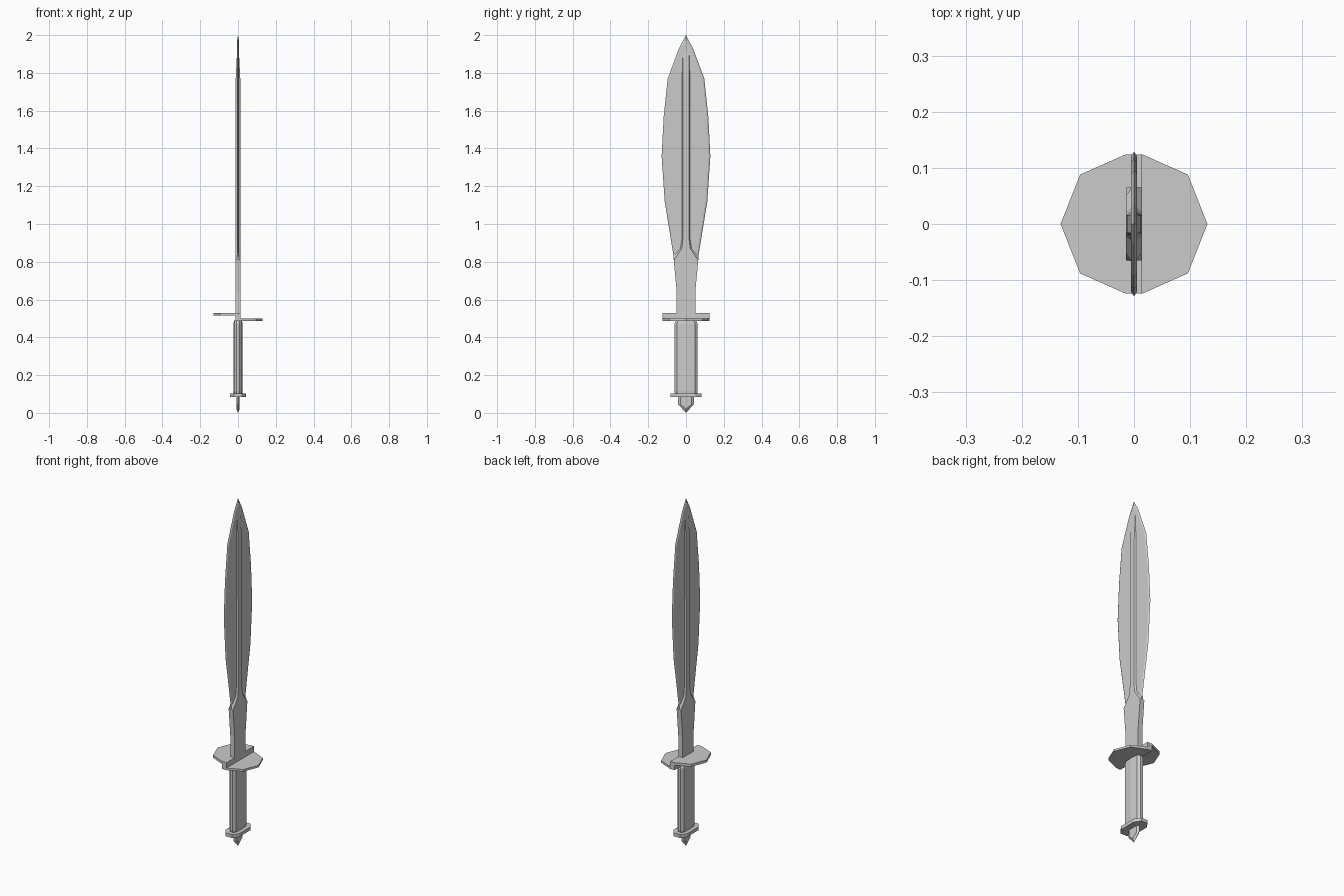
import bpy, bmesh

cube = bpy.data.objects.get("Cube")
if cube:
    bpy.data.objects.remove(cube, do_unlink=True)

steel = bpy.data.materials.new("light grey steel")
steel.use_nodes = True
GREY = (0.6, 0.6, 0.6, 1)
steel.diffuse_color = GREY
steel.node_tree.nodes["Principled BSDF"].inputs["Base Color"].default_value = GREY


def loft(name, rings):
    """Join equal-length rings of points into one closed solid."""
    bm = bmesh.new()
    loops = [[bm.verts.new(p) for p in ring] for ring in rings]
    n = len(loops[0])
    for a, b in zip(loops, loops[1:]):
        for i in range(n):
            j = (i + 1) % n
            bm.faces.new((a[i], a[j], b[j], b[i]))
    bm.faces.new(loops[0][::-1])
    bm.faces.new(loops[-1])
    bmesh.ops.recalc_face_normals(bm, faces=bm.faces)
    mesh = bpy.data.meshes.new(name)
    bm.to_mesh(mesh)
    bm.free()
    mesh.materials.append(steel)
    obj = bpy.data.objects.new(name, mesh)
    bpy.context.collection.objects.link(obj)
    return obj


def slab(name, outline, z0, z1):
    """Flat plate with an (x, y) outline."""
    return loft(name, [[(x, y, z) for x, y in outline] for z in (z0, z1)])


def edged_plate(name, tip_z, inner_tip_z, half, inset, thick):
    """Plate in the yz plane with sharp edges, mirrored in y about its tip."""
    def ring(x, d, tip):
        side = [(y - d, z) for y, z in half]
        pts = [(0, tip)] + side + [(-y, z) for y, z in reversed(side)]
        return [(x, y, z) for y, z in pts]
    return loft(name, [ring(-thick, inset, inner_tip_z), ring(0, 0, tip_z),
                       ring(thick, inset, inner_tip_z)])


def quad_mirror(points):
    """Outline from one quadrant, running from the +x side to the +y side."""
    right = points + [(-x, y) for x, y in reversed(points)]
    return right + [(-x, -y) for x, y in right]


# Leaf-shaped blade with sharpened edges
edged_plate("blade", 2.0, 1.97,
            [(0.037, 1.93), (0.097, 1.77), (0.118, 1.57), (0.129, 1.36),
             (0.113, 1.12), (0.065, 0.825), (0.055, 0.78)], 0.008, 0.005)

# Blade base flowing into the raised central rib: z, face width, foot width, depth
rib = [(0.49, 0.05, 0.05, 0.014), (0.65, 0.05, 0.05, 0.014),
       (0.81, 0.065, 0.065, 0.014), (0.828, 0.05, 0.066, 0.014),
       (0.87, 0.022, 0.03, 0.014), (0.92, 0.016, 0.023, 0.014),
       (1.77, 0.016, 0.022, 0.012), (1.92, 0.016, 0.017, 0.0045)]
loft("blade_base_and_rib",
     [[(x, y, z) for x, y in quad_mirror([(d, a), (0.004, b)])] for z, a, b, d in rib])

# Stepped guard: two offset half-octagon plates joined by a wall
for name, s, z0, z1 in (("guard_upper_plate", -1, 0.515, 0.53),
                        ("guard_lower_plate", 1, 0.487, 0.499)):
    arc = [(-0.014, 0.124), (0.015, 0.124), (0.096, 0.088), (0.131, 0)]
    outline = arc + [(x, -y) for x, y in reversed(arc[:-1])]
    slab(name, [(s * x, y) for x, y in outline], z0, z1)
slab("guard_wall", quad_mirror([(0.014, 0.1235)]), 0.4875, 0.5295)

# Faceted grip with chamfered ends
grip = [(0.024, 0.0), (0.02, 0.048), (0.008, 0.062)]
grip = grip + [(-x, y) for x, y in reversed(grip)] + [(-x, -y) for x, y in grip[1:]] \
    + [(x, -y) for x, y in reversed(grip[1:])]
loft("grip", [[(x * k, y * k, z) for x, y in grip]
              for z, k in ((0.09, 0.9), (0.115, 1), (0.47, 1), (0.488, 0.88))])

# Pommel plate and pointed pommel
slab("pommel_plate", quad_mirror([(0.043, 0.05), (0.02, 0.083)]), 0.083, 0.102)
edged_plate("pommel_point", 0.0, 0.02, [(0.042, 0.046), (0.042, 0.09)], 0.012, 0.009)
